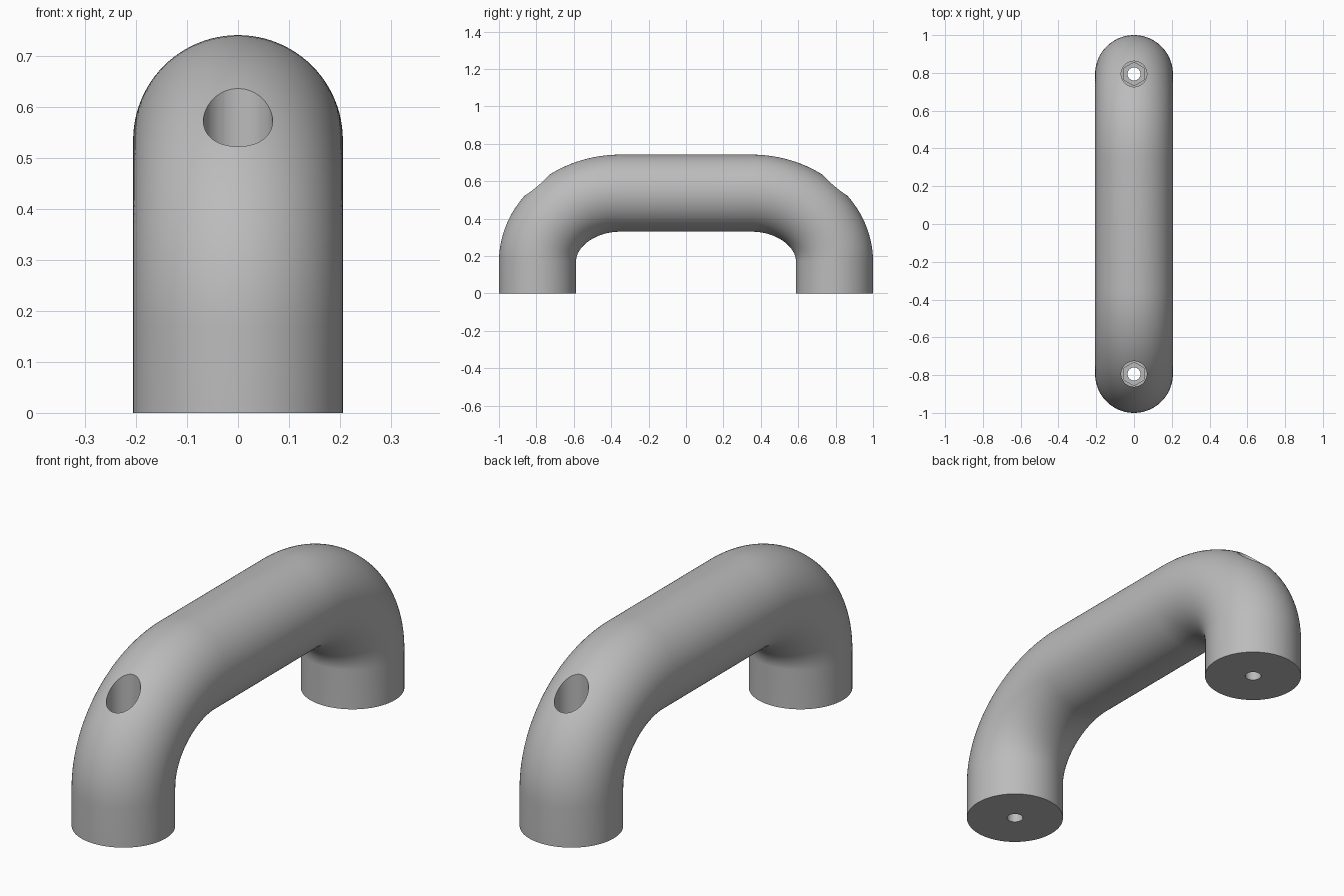
import bpy, bmesh
from math import sin, cos, pi, radians
from mathutils import Vector

cube = bpy.data.objects.get("Cube")
if cube:
    bpy.data.objects.remove(cube, do_unlink=True)

RADIUS, LEG_Y, BAR_Z = 0.206, 0.794, 0.536      # tube radius, leg centre, bar centre
BEND_Y, BEND_Z = 0.35, 0.17                     # where the elliptical bends are centred
SIDES, STEPS = 96, 32

grey = bpy.data.materials.new("satin_grey")
grey.use_nodes = True
grey.diffuse_color = (0.5, 0.5, 0.5, 1)
grey.node_tree.nodes["Principled BSDF"].inputs["Base Color"].default_value = (0.5, 0.5, 0.5, 1)


def half_path():
    """Centre line from the front foot to the bar, with its tangent directions."""
    a, b = LEG_Y - BEND_Y, BAR_Z - BEND_Z
    path = [(Vector((0, -LEG_Y, 0)), Vector((0, 0, 1)))]
    for i in range(STEPS + 1):
        t = pi / 2 * i / STEPS
        point = Vector((0, -BEND_Y - a * cos(t), BEND_Z + b * sin(t)))
        path.append((point, Vector((0, a * sin(t), b * cos(t))).normalized()))
    return path


# Handle: round section swept along the legs, bends and bar
front = half_path()
back = [(Vector((0, -p.y, p.z)), Vector((0, d.y, -d.z))) for p, d in reversed(front)]
bm = bmesh.new()
rings = []
for point, tangent in front + back:
    side = Vector((1, 0, 0))
    up = side.cross(tangent)
    rings.append([bm.verts.new(point + RADIUS * (side * cos(2 * pi * k / SIDES)
                                                 + up * sin(2 * pi * k / SIDES)))
                  for k in range(SIDES)])
for r1, r2 in zip(rings, rings[1:]):
    for k in range(SIDES):
        n = (k + 1) % SIDES
        bm.faces.new((r1[k], r1[n], r2[n], r2[k]))
bm.faces.new(rings[0])
bm.faces.new(rings[-1])
bmesh.ops.recalc_face_normals(bm, faces=bm.faces)
mesh = bpy.data.meshes.new("pull_handle")
bm.to_mesh(mesh)
bm.free()
mesh.materials.append(grey)
handle = bpy.data.objects.new("pull_handle", mesh)
bpy.context.collection.objects.link(handle)


def cut(name, y, radius, bottom, top, sides, turn=0):
    """Drill a vertical hole into the handle."""
    bpy.ops.mesh.primitive_cylinder_add(vertices=sides, radius=radius, depth=top - bottom,
                                        location=(0, y, (top + bottom) / 2),
                                        rotation=(0, 0, turn))
    cutter = bpy.context.object
    cutter.name = name
    cutter.hide_render = True
    cutter.data.materials.append(grey)
    mod = handle.modifiers.new(name, 'BOOLEAN')
    mod.operation = 'DIFFERENCE'
    mod.solver = 'EXACT'
    mod.object = cutter
    bpy.context.view_layer.objects.active = handle
    bpy.ops.object.modifier_apply(modifier=name)
    bpy.data.objects.remove(cutter, do_unlink=True)


# Screw holes: wide round bore, hexagonal seat and narrow through hole in each leg
for y in (-LEG_Y, LEG_Y):
    cut("screw_bore", y, 0.068, 0.17, 1, 48)
    cut("hex_seat", y, 0.062, 0.1, 0.3, 6)
    cut("through_hole", y, 0.034, -0.1, 0.2, 32)

bpy.ops.object.select_all(action='DESELECT')
handle.select_set(True)
bpy.context.view_layer.objects.active = handle
bpy.ops.object.shade_smooth_by_angle(angle=radians(30))
